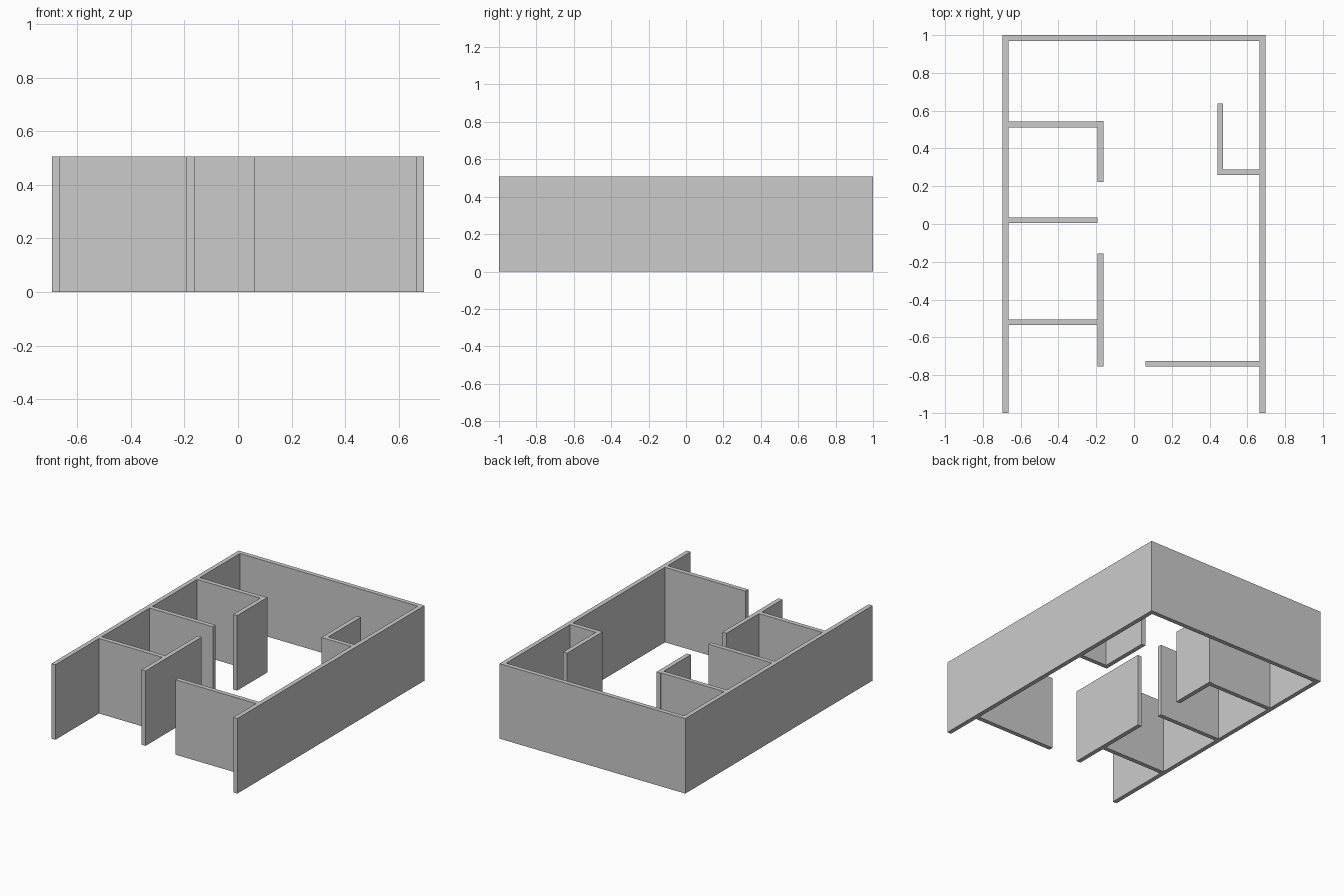
import bpy, bmesh

if "Cube" in bpy.data.objects:
    bpy.data.objects.remove(bpy.data.objects["Cube"])

H = 0.507   # wall height
T = 0.03    # wall thickness
X, Y = 0.695, 1.0


def extrude_plan(name, points):
    """Raise a counter-clockwise plan outline from the ground to wall height."""
    bm = bmesh.new()
    base = bm.faces.new([bm.verts.new((x, y, 0)) for x, y in points])
    top = bmesh.ops.extrude_face_region(bm, geom=[base], use_keep_orig=True)
    verts = [g for g in top["geom"] if isinstance(g, bmesh.types.BMVert)]
    bmesh.ops.translate(bm, verts=verts, vec=(0, 0, H))
    bmesh.ops.recalc_face_normals(bm, faces=bm.faces)
    mesh = bpy.data.meshes.new(name)
    bm.to_mesh(mesh)
    bm.free()
    obj = bpy.data.objects.new(name, mesh)
    bpy.context.collection.objects.link(obj)
    return obj


def wall(name, x0, x1, y0, y1):
    return extrude_plan(name, [(x0, y0), (x1, y0), (x1, y1), (x0, y1)])


# Outer shell, open at the front
extrude_plan("outer_walls", [
    (-X, -Y), (-X + T, -Y), (-X + T, Y - T), (X - T, Y - T),
    (X - T, -Y), (X, -Y), (X, Y), (-X, Y)])

# Three cross walls along the left side
for name, y in (("back", 0.512), ("middle", 0.005), ("front", -0.535)):
    wall(name + "_cross_wall", -X + T, -0.192, y, y + T)

# Hallway walls that cap the left rooms
wall("back_hall_wall", -0.192, -0.162, 0.222, 0.546)
wall("front_hall_wall", -0.192, -0.162, -0.755, -0.156)

# L-shaped closet on the right
extrude_plan("closet_wall", [
    (0.442, 0.259), (X - T, 0.259), (X - T, 0.259 + T),
    (0.442 + T, 0.259 + T), (0.442 + T, 0.638), (0.442, 0.638)])

# Entrance wall
wall("entrance_wall", 0.062, X - T, -0.755, -0.755 + T)
